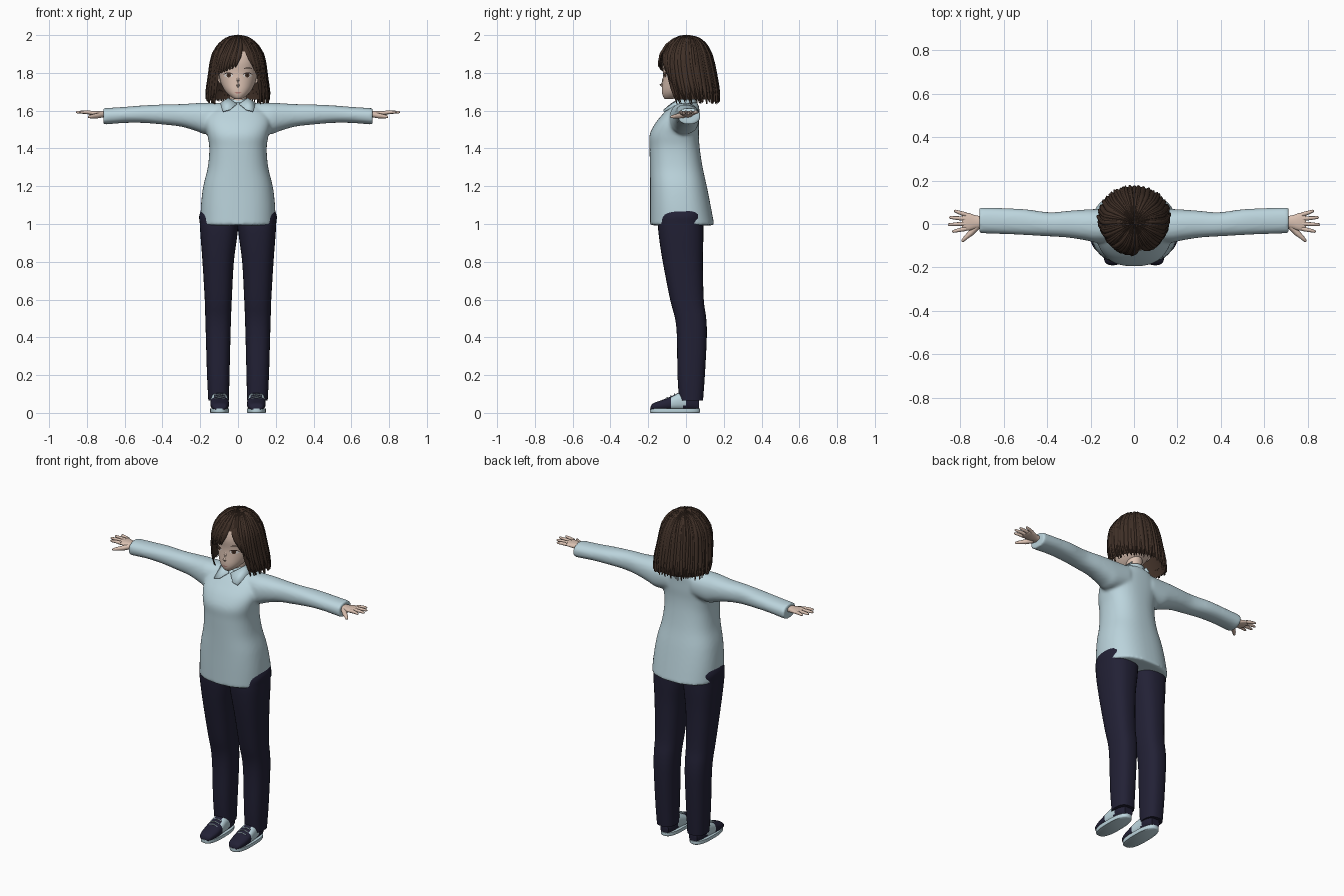
import bpy, bmesh, math, random
from mathutils import Vector
from mathutils.bvhtree import BVHTree

random.seed(4)
if "Cube" in bpy.data.objects:
    bpy.data.objects.remove(bpy.data.objects["Cube"])


def material(name, *rgb):
    m = bpy.data.materials.new(name)
    m.use_nodes = True
    m.diffuse_color = (*rgb, 1)
    m.node_tree.nodes["Principled BSDF"].inputs["Base Color"].default_value = (*rgb, 1)
    return m


SHIRT = material("pale blue cloth", .50, .66, .72)
NAVY = material("navy cloth", .016, .015, .036)
HAIR = material("dark brown hair", .05, .029, .02)
SKIN = material("skin", .70, .53, .44)
WHITE = material("eye white", .75, .72, .70)
IRIS = material("brown iris", .07, .035, .02)
LINE = material("dark lash", .03, .018, .014)
LIP = material("lip", .50, .24, .21)


def finish(name, bm, mats, mirror=False, remesh=0, rule=None, solid=0):
    bmesh.ops.recalc_face_normals(bm, faces=bm.faces)
    if rule:
        for f in bm.faces:
            f.material_index = rule(f)
    me = bpy.data.meshes.new(name)
    bm.to_mesh(me)
    bm.free()
    for m in mats:
        me.materials.append(m)
    ob = bpy.data.objects.new(name, me)
    bpy.context.collection.objects.link(ob)
    bpy.ops.object.select_all(action='DESELECT')
    ob.select_set(True)
    bpy.context.view_layer.objects.active = ob
    bpy.ops.object.shade_smooth_by_angle(angle=math.radians(50))
    if mirror:
        ob.modifiers.new("mirror", 'MIRROR')
    if solid:
        ob.modifiers.new("thickness", 'SOLIDIFY').thickness = solid
    if remesh:
        r = ob.modifiers.new("blend", 'REMESH')
        r.mode, r.voxel_size, r.use_smooth_shade = 'VOXEL', remesh, True
        s = ob.modifiers.new("soften", 'SMOOTH')
        s.factor, s.iterations = .5, 6
    return ob


def bridge(bm, rings, caps=True):
    for a, b in zip(rings, rings[1:]):
        for i in range(len(a)):
            j = (i + 1) % len(a)
            bm.faces.new((a[i], a[j], b[j], b[i]))
    if caps:
        bm.faces.new(rings[0])
        bm.faces.new(rings[-1])


def resample(rows, sub=4):
    out = []
    for i in range(len(rows) - 1):
        p = [rows[max(0, min(len(rows) - 1, i + k))] for k in (-1, 0, 1, 2)]
        for s in range(sub):
            t = s / sub
            out.append([b + .5 * t * (c - a + t * (2*a - 5*b + 4*c - d + t * (3*(b - c) + d - a)))
                        for a, b, c, d in zip(*p)])
    return out + [list(rows[-1])]


def loft(bm, rows, axis='z', n=2.3, sides=32, caps=True):
    """Rows hold the place along the axis, then the low and high of the other two axes."""
    rings = []
    for t, a0, a1, b0, b1 in resample(rows):
        ring = []
        for k in range(sides):
            ang = 2 * math.pi * k / sides
            c, s = math.cos(ang), math.sin(ang)
            u = (a0 + a1) / 2 + (a1 - a0) / 2 * math.copysign(abs(c) ** (2 / n), c)
            v = (b0 + b1) / 2 + (b1 - b0) / 2 * math.copysign(abs(s) ** (2 / n), s)
            ring.append(bm.verts.new({'x': (t, u, v), 'y': (u, t, v), 'z': (u, v, t)}[axis]))
        rings.append(ring)
    bridge(bm, rings, caps)


def tube(bm, pts, radii, sides=10):
    pts = [Vector(p) for p in pts]
    rings = []
    for i, p in enumerate(pts):
        d = (pts[min(i + 1, len(pts) - 1)] - pts[max(i - 1, 0)]).normalized()
        u = d.cross(Vector((0, .1, 1))).normalized()
        v = d.cross(u)
        rings.append([bm.verts.new(p + radii[i] * (u * math.cos(a) + v * math.sin(a)))
                      for a in (2 * math.pi * k / sides for k in range(sides))])
    bridge(bm, rings)


# Shirt: body and sleeves blended into one skin
bm = bmesh.new()
body = [(.993, .2, -.19, .15), (1.1, .196, -.19, .13), (1.2, .184, -.19, .11), (1.3, .16, -.191, .088),
        (1.4, .152, -.193, .073), (1.47, .162, -.193, .068), (1.53, .174, -.165, .07),
        (1.58, .165, -.125, .07), (1.62, .12, -.09, .07), (1.645, .065, -.062, .056)]
loft(bm, [(z, -w, w, f, b) for z, w, f, b in body], n=2.4, sides=48)
sleeve = [(.08, -.08, .07, 1.49, 1.642), (.17, -.086, .069, 1.475, 1.642), (.22, -.076, .067, 1.492, 1.64),
          (.3, -.063, .061, 1.515, 1.635), (.39, -.057, .054, 1.526, 1.633), (.5, -.051, .068, 1.535, 1.628),
          (.6, -.046, .073, 1.535, 1.62), (.713, -.043, .076, 1.526, 1.613)]
for side in (1, -1):
    loft(bm, [(side * r[0], *r[1:]) for r in sleeve], 'x')
finish("shirt", bm, [SHIRT], remesh=.009)

# Collar: stand around the neck and two pointed flaps
bm = bmesh.new()
loft(bm, [(1.62, -.068, .068, -.068, .06), (1.662, -.054, .054, -.045, .058)], n=2, caps=False)
finish("collar_stand", bm, [SHIRT], solid=.005)
bm = bmesh.new()
flap = [(.006, -.082, 1.637), (.045, -.118, 1.606), (.08, -.118, 1.597), (.095, -.03, 1.64),
        (.07, .05, 1.645), (.052, .045, 1.668), (.052, -.03, 1.668)]
bm.faces.new([bm.verts.new(p) for p in flap])
bmesh.ops.triangulate(bm, faces=bm.faces)
finish("collar_flap", bm, [SHIRT], mirror=True, solid=.005)

# Trousers
bm = bmesh.new()
loft(bm, [(.065, .048, .157, -.036, .09), (.2, .045, .164, -.045, .1), (.4, .04, .17, -.048, .11),
          (.5, .037, .173, -.058, .107), (.6, .033, .176, -.084, .094), (.8, .022, .188, -.123, .089),
          (.93, .005, .198, -.143, .092), (1.0, -.002, .202, -.148, .092),
          (1.05, -.002, .204, -.14, .09), (1.11, -.002, .175, -.12, .08)], n=2.5)
finish("trouser_leg", bm, [NAVY], mirror=True)

# Shoes: upper with a pale side panel, sole and laces
bm = bmesh.new()
loft(bm, [(-.188, .078, .116, .016, .03), (-.175, .06, .134, .014, .05), (-.13, .049, .144, .013, .067),
          (-.08, .048, .146, .013, .087), (-.03, .052, .144, .013, .108), (.03, .056, .138, .013, .108),
          (.07, .07, .124, .013, .075)], 'y', n=2.5)


def panel(f):
    c = f.calc_center_median()
    return int(-.085 < c.y < -.005 + (c.z - .05) * .3 and abs(f.normal.x) > .35)


finish("shoe_upper", bm, [NAVY, SHIRT], mirror=True, rule=panel)
bm = bmesh.new()
loft(bm, [(0, .05, .145, -.187, .07), (.006, .047, .148, -.191, .075), (.022, .047, .148, -.191, .075)], n=2.6)
finish("shoe_sole", bm, [SHIRT], mirror=True)
bm = bmesh.new()
for k in range(3):
    y, z = -.1 + .02 * k, .08 + .009 * k
    tube(bm, [(.07, y, z - .005), (.097, y, z + .002), (.124, y, z - .005)], [.003] * 3, 6)
finish("shoe_laces", bm, [SHIRT], mirror=True)

# Hands: palm, four fingers and thumb
bm = bmesh.new()
loft(bm, [(.69, -.016, .034, 1.562, 1.598), (.73, -.022, .04, 1.567, 1.598), (.76, -.03, .05, 1.573, 1.599),
          (.785, -.028, .052, 1.578, 1.598), (.793, -.018, .044, 1.581, 1.595)], 'x', sides=20)
for y0, y1, tip in ((-.022, -.034, .838), (.001, -.003, .858), (.024, .03, .852), (.044, .06, .83)):
    mid = ((.775 + tip) / 2, (y0 + y1) / 2, 1.592)
    tube(bm, [(.775, y0, 1.589), mid, (tip - .006, y1, 1.592), (tip, y1, 1.592)], [.0105, .009, .0065, .003])
tube(bm, [(.72, -.008, 1.578), (.75, -.04, 1.572), (.775, -.062, 1.569), (.79, -.078, 1.567), (.793, -.081, 1.567)],
     [.015, .014, .01, .007, .003])
finish("hand", bm, [SKIN], mirror=True)

# Neck, head, nose and ears
bm = bmesh.new()
loft(bm, [(1.58, -.05, .05, -.05, .05), (1.64, -.045, .045, -.05, .045), (1.74, -.045, .045, -.045, .05)], n=2)
finish("neck", bm, [SKIN])
bm = bmesh.new()
skull = [(1.662, .018, -.112, -.07), (1.672, .036, -.12, -.03), (1.69, .057, -.126, .01), (1.715, .076, -.127, .05),
         (1.75, .092, -.124, .09), (1.80, .102, -.121, .11), (1.86, .108, -.126, .12),
         (1.92, .098, -.112, .108), (1.96, .06, -.07, .07), (1.972, .02, -.03, .03)]
loft(bm, [(z, -w, w, f, b) for z, w, f, b in skull], n=2.15, sides=40)
face_tree = BVHTree.FromBMesh(bm)
finish("head", bm, [SKIN])
bm = bmesh.new()
tube(bm, [(0, -.112, 1.785), (0, -.121, 1.76), (0, -.131, 1.737), (0, -.122, 1.724)], [.006, .0075, .0085, .005])
finish("nose", bm, [SKIN])
bm = bmesh.new()
loft(bm, [(1.745, .09, .1, -.005, .012), (1.775, .095, .113, -.01, .025), (1.805, .098, .115, -.008, .03),
          (1.815, .1, .108, 0, .02)], sides=12)
finish("ear", bm, [SKIN], mirror=True)


# Face features: thin patches laid on the face
def patch(name, x, z, rx, rz, mat, lift, arch=0.0, mirror=True):
    bm = bmesh.new()
    rings = []
    for q in (.05, .5, 1):
        ring = []
        for k in range(24):
            a = 2 * math.pi * k / 24
            u = q * math.cos(a)
            px, pz = x + rx * u, z + rz * q * math.sin(a) + arch * (1 - u * u)
            hit = face_tree.ray_cast(Vector((px, -1, pz)), Vector((0, 1, 0)))[0]
            ring.append(bm.verts.new((px, (hit.y if hit else -.1) - lift, pz)))
        rings.append(ring)
    bridge(bm, rings, caps=False)
    bm.faces.new(rings[0])
    finish(name, bm, [mat], mirror=mirror)


patch("eye_white", .05, 1.787, .023, .011, WHITE, .001)
patch("iris", .049, 1.788, .0115, .012, IRIS, .002)
patch("pupil", .049, 1.788, .005, .006, LINE, .003)
patch("upper_lash", .051, 1.791, .026, .003, LINE, .004, arch=.009)
patch("eyebrow", .053, 1.82, .024, .0025, LINE, .002, arch=.007)
patch("mouth", 0, 1.695, .018, .0035, LIP, .0015, mirror=False)

# Hair surface: height, half width, front and back
BOB = [(2.0, 0, 0, 0), (1.995, .04, -.035, .045), (1.98, .072, -.07, .08), (1.95, .107, -.108, .112),
       (1.90, .137, -.138, .138), (1.85, .149, -.147, .152), (1.78, .158, -.142, .166),
       (1.70, .17, -.122, .18), (1.63, .166, -.09, .178)]


def on_bob(phi, z, k):
    for a, b in zip(BOB, BOB[1:]):
        if z >= b[0]:
            break
    t = (a[0] - z) / (a[0] - b[0])
    w, f, r = (p + (q - p) * t for p, q in zip(a[1:], b[1:]))
    phi = math.radians(phi)
    return (k * w * math.sin(phi), (f + r) / 2 - k * (r - f) / 2 * math.cos(phi), z - (1 - k) * .12)


def fall(s, end):
    return 2 - (2 - end) * s ** 1.8


# Hair base: cap cut away in front of the face
bm = bmesh.new()
steps, turn = 24, 60
grid = [[bm.verts.new(on_bob(360 * j / turn, fall(max(i, .3) / steps, 1.665), .955)) for j in range(turn)]
        for i in range(steps + 1)]
for i in range(steps):
    for j in range(turn):
        away = min(j + .5, turn - j - .5) * 360 / turn
        if away > 46 or grid[i + 1][j].co.z > 1.908:
            k = (j + 1) % turn
            bm.faces.new((grid[i][j], grid[i][k], grid[i + 1][k], grid[i + 1][j]))
finish("hair_base", bm, [HAIR])


# Hair locks: ridged, tapering strips from the crown
def lock(bm, start, end, low, width, lift):
    prev, count = None, 16
    for i in range(count + 1):
        s = max(i, .2) / count
        phi = start + (end - start) * s * s
        w = width / 2 * (1 if s < .8 else max(.06, (1 - s) / .2) ** .7)
        z = fall(s, low)
        row = [bm.verts.new(on_bob(phi + o * w, z, k)) for o, k in
               ((-1, .955), (-.5, lift - .008), (0, lift), (.5, lift - .008), (1, .955))]
        if prev:
            for a in range(4):
                bm.faces.new((prev[a], prev[a + 1], row[a + 1], row[a]))
        prev = row


bm = bmesh.new()
for layer in range(2):
    for k in range(31):
        phi = 49 + 262 * k / 30 + layer * 4.4 * (k < 30)
        lock(bm, phi, phi + random.uniform(-3, 3), random.uniform(1.636, 1.662), 12 - layer * 3,
             random.uniform(.985, 1.02))
finish("hair_locks", bm, [HAIR])

# Fringe: swept to both sides of an off-centre parting
bm = bmesh.new()
for k in range(8):
    lock(bm, 12 - 6 * k, -6 - 6 * k, 1.832 - .006 * k, 13, random.uniform(.985, 1.02))
for k in range(6):
    lock(bm, 14 + 6 * k, 33 + 4 * k, 1.84 - .022 * k, 11, random.uniform(.985, 1.02))
finish("fringe", bm, [HAIR])
